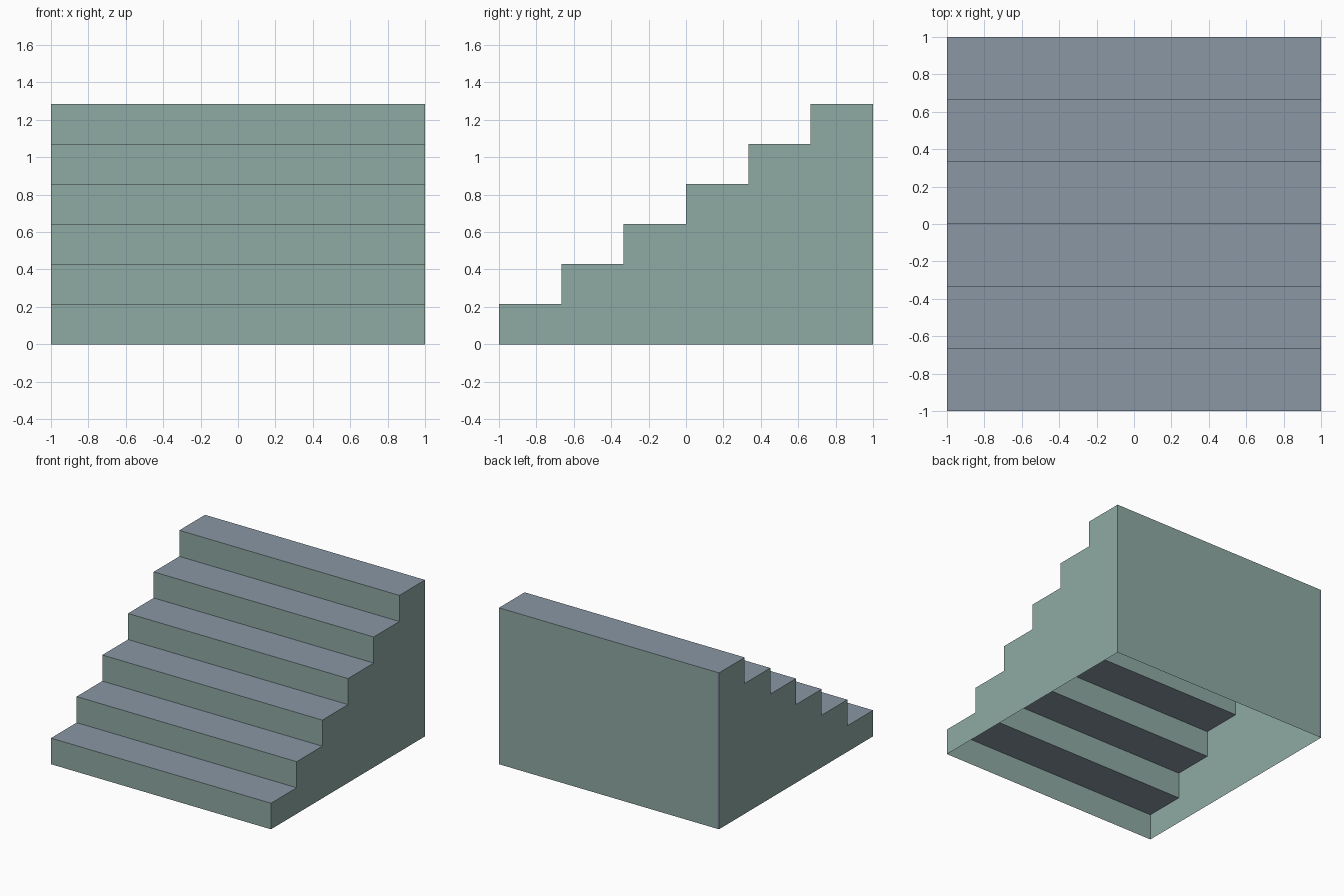
import bpy, bmesh

if "Cube" in bpy.data.objects:
    bpy.data.objects.remove(bpy.data.objects["Cube"])

STEPS = 6
RISE = 1.285 / STEPS
RUN = 2.0 / STEPS
STRIP = 0.02          # narrow edge band on the back wall


def srgb(r, g, b):
    def lin(c):
        c /= 255
        return c / 12.92 if c <= 0.04045 else ((c + 0.055) / 1.055) ** 2.4
    return (lin(r), lin(g), lin(b), 1.0)


def material(name, colour):
    m = bpy.data.materials.new(name)
    m.diffuse_color = colour
    m.use_nodes = True
    m.node_tree.nodes["Principled BSDF"].inputs["Base Color"].default_value = m.diffuse_color
    return m


green = material("sage_green", srgb(143, 170, 164))
blue = material("slate_blue", srgb(138, 151, 165))

# Stepped side profile as (y, z), from front foot to top of back edge
profile = [(-1.0, 0.0)]
for i in range(STEPS):
    profile.append((-1 + i * RUN, (i + 1) * RISE))
    profile.append((-1 + (i + 1) * RUN, (i + 1) * RISE))
top = STEPS * RISE

bm = bmesh.new()
left = [bm.verts.new((-1, y, z)) for y, z in profile]
right = [bm.verts.new((1, y, z)) for y, z in profile]

# Risers and treads
for i in range(len(profile) - 1):
    f = bm.faces.new((left[i], right[i], right[i + 1], left[i + 1]))
    f.material_index = i % 2

# Side walls, one column under each step (bottom is left open)
base_l = bm.verts.new((-1, 1, 0))
base_r = bm.verts.new((1, 1, 0))
bm.faces.new(right + [base_r]).normal_flip()
bm.faces.new(left + [base_l])

# Back wall with a narrow slate band at its left-hand edge
mid_low = bm.verts.new((-1 + STRIP, 1, 0))
mid_top = bm.verts.new((-1 + STRIP, 1, top))
bm.faces.new((base_r, mid_low, mid_top, right[-1]))
band = bm.faces.new((mid_low, base_l, left[-1], mid_top))
band.material_index = 1

# Make all faces point outward from the body
bm.normal_update()
for f in bm.faces:
    n, c = f.normal, f.calc_center_median()
    if abs(n.x) > 0.5:
        inward = n.x * c.x < 0
    elif abs(n.z) > 0.5:
        inward = n.z < 0
    else:
        inward = n.y * (1 if c.y > 0.99 else -1) < 0
    if inward:
        f.normal_flip()

mesh = bpy.data.meshes.new("staircase")
bm.to_mesh(mesh)
bm.free()
mesh.materials.append(green)
mesh.materials.append(blue)
stairs = bpy.data.objects.new("staircase", mesh)
bpy.context.collection.objects.link(stairs)
